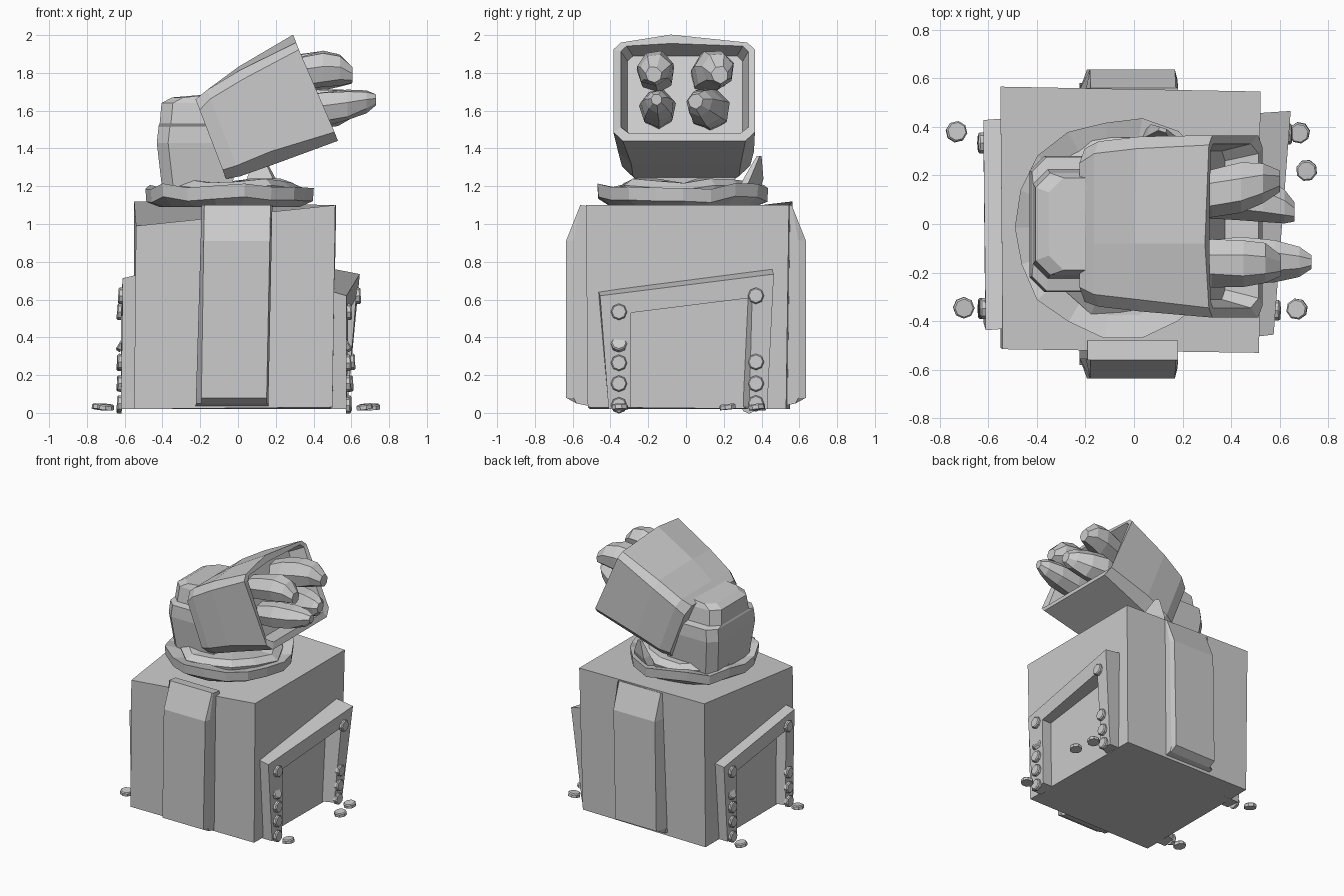
import bpy, bmesh, math, random
from mathutils import Vector, Matrix

random.seed(4)
grey = bpy.data.materials.new("plain_grey")
grey.diffuse_color = (0.6, 0.6, 0.6, 1)


def loft(name, rings, closed=False):
    """Skin a list of equal-length point rings; cap the ends, or close the loop."""
    bm = bmesh.new()
    vs = [[bm.verts.new(p) for p in r] for r in rings]
    n = len(vs[0])
    for k in range(len(vs) if closed else len(vs) - 1):
        a, b = vs[k], vs[(k + 1) % len(vs)]
        for i in range(n):
            j = (i + 1) % n
            bm.faces.new((a[i], a[j], b[j], b[i]))
    if not closed:
        bm.faces.new(vs[0])
        bm.faces.new(vs[-1])
    bmesh.ops.recalc_face_normals(bm, faces=bm.faces)
    me = bpy.data.meshes.new(name)
    bm.to_mesh(me)
    bm.free()
    me.materials.append(grey)
    ob = bpy.data.objects.new(name, me)
    bpy.context.collection.objects.link(ob)
    return ob


def tube(name, path, sides=7):
    """Tapered finger: path of (x, y, z, radius), rings square to x."""
    rings = []
    for x, y, z, r in path:
        ring = []
        for i in range(sides):
            a = math.tau * i / sides + 0.3
            q = r * random.uniform(0.92, 1.08)
            ring.append((x, y + q * math.cos(a), z + q * math.sin(a)))
        rings.append(ring)
    return loft(name, rings)


def rivet(name, loc, normal, r=0.043, t=0.028):
    rot = Vector(normal).to_track_quat('Z', 'Y').to_matrix()
    rings = []
    for h, s in ((-t / 2, 1), (t / 4, 1), (t / 2, 0.85)):
        rings.append([Vector(loc) + rot @ Vector((r * s * math.cos(math.tau * i / 8),
                      r * s * math.sin(math.tau * i / 8), h)) for i in range(8)])
    return loft(name, rings)


# Main block, slightly crooked, with a sunken front left top corner
loft("base_block", [
    [(-0.55, -0.51, 0.02), (0.50, -0.52, 0.03), (0.50, 0.53, 0.02), (-0.55, 0.55, 0.02)],
    [(-0.54, -0.515, 0.99), (0.515, -0.53, 1.10), (0.52, 0.545, 1.10), (-0.55, 0.565, 1.12)]])

# Front and back buttresses with sloping tops
for side, name in ((-1, "front_buttress"), (1, "back_buttress")):
    profile = [(0.48, 0.03), (0.58, 0.05), (0.635, 0.08), (0.635, 0.91), (0.56, 1.10), (0.48, 1.09)]
    rings = []
    for x, lean, inset in ((-0.225, 0.03, 0.08), (-0.195, 0.015, 0), (0.15, 0.02, 0), (0.16, 0.02, 0.04)):
        rings.append([(x + lean * z, side * (y - (inset if y > 0.59 else 0)), z)
                      for y, z in profile])
    loft(name, rings)

# Crooked door frames on both sides, with rivets
outline = [(-0.41, 0.02), (-0.465, 0.645), (0.455, 0.765), (0.43, 0.02),
           (0.30, 0.03), (0.325, 0.61), (-0.29, 0.53), (-0.29, 0.03)]
outer = [(-0.41, 0.02), (-0.455, 0.62), (0.465, 0.735), (0.43, 0.02),
         (0.335, 0.03), (0.35, 0.61), (-0.29, 0.53), (-0.29, 0.03)]
heights = {-0.355: (0.535, 0.365, 0.265, 0.155, 0.04), 0.37: (0.62, 0.27, 0.155, 0.05)}
for s, name, base, lean in ((1, "right", 0.575, 0.07), (-1, "left", 0.62, -0.01)):
    sy = s * (1 if s > 0 else 0.94)
    sz = 1 if s > 0 else 0.97

    def out(y, z):
        return base + lean * (z / 0.75) * (y + 0.45) / 0.9

    loft(name + "_door_frame", [
        [(s * 0.49, sy * y, sz * z) for y, z in outline],
        [(s * out(y, z), sy * y, sz * z) for y, z in outer]])
    for y, zs in heights.items():
        for k, z in enumerate(zs):
            tilted = k == 1 and y < 0
            rivet(name + "_rivet", (s * (out(y, z) + (-0.004 if tilted else 0.008)), sy * y, z),
                  (s, 0, 0.6 if tilted else 0.05))

# Rivets fallen on the floor
for x, y in ((0.68, 0.375), (0.71, 0.22), (0.67, -0.35), (-0.73, 0.38), (-0.70, -0.345)):
    rivet("fallen_rivet", (x, y, 0.032), (random.uniform(-.15, .15), random.uniform(-.15, .15), 1), 0.044)


# Ragged collar, two layers
def collar(name, cx, cy, section, sides, wobble):
    rings = []
    for i in range(sides):
        a = math.tau * i / sides
        dr, dz = random.uniform(-wobble, wobble), random.uniform(-wobble, wobble)
        rings.append([(cx + (r + dr) * math.cos(a), cy + (r + dr) * math.sin(a), z + dz * (z > 1.12))
                      for r, z in section])
    return loft(name, rings, closed=True)


collar("lower_collar", -0.045, -0.015, [(0.22, 1.09), (0.37, 1.09), (0.44, 1.13), (0.445, 1.20),
                                        (0.35, 1.18), (0.22, 1.18)], 18, 0.02)
collar("upper_collar", -0.04, -0.01, [(0.16, 1.16), (0.36, 1.16), (0.37, 1.20), (0.32, 1.235),
                                      (0.16, 1.235)], 13, 0.02)
# Torn flap standing up from the collar
loft("collar_flap", [
    [(0.02, 0.32, 1.15), (0.20, 0.26, 1.15), (0.22, 0.30, 1.15), (0.04, 0.38, 1.15)],
    [(0.05, 0.36, 1.25), (0.18, 0.31, 1.25), (0.20, 0.34, 1.24), (0.07, 0.41, 1.24)],
    [(0.10, 0.385, 1.36), (0.13, 0.375, 1.36), (0.135, 0.39, 1.36), (0.105, 0.40, 1.36)]])


# Neck: chamfered block with a narrower upper part
def neck_ring(x0, x1, w, z, dz=0.0, c=0.06):
    return [(x0, -w + c, z), (x0 + c, -w, z), (x1, -w, z + dz), (x1, w, z + dz),
            (x0 + c, w, z), (x0, w - c, z)]


loft("neck", [neck_ring(-0.40, -0.03, 0.25, 1.17), neck_ring(-0.43, -0.01, 0.28, 1.43),
              neck_ring(-0.42, 0.0, 0.275, 1.52), neck_ring(-0.415, 0.0, 0.225, 1.53),
              neck_ring(-0.405, 0.0, 0.21, 1.64), neck_ring(-0.35, 0.0, 0.19, 1.67, 0.03)])

# Tilted head: hollow chamfered box opening to the right
TILT = Matrix.Rotation(-math.radians(21), 3, 'Y')


def head_ring(u, y0, y1, w0, w1, cb, ct, peak=0.0, lip=0.0):
    pts = [(y0 + cb, w0), (y1 - cb, w0), (y1, w0 + cb), (y1, w1 - ct), (y1 - ct, w1),
           (-0.08, w1 + peak), (y0 + ct, w1), (y0, w1 - ct), (y0, w0 + cb)]
    return [TILT @ Vector((u + (lip if w < 1.21 else 0), y, w)) for y, w in pts]


loft("head_box", [
    head_ring(0.385, -0.32, 0.31, 1.18, 1.63, 0.05, 0.06),
    head_ring(0.46, -0.34, 0.34, 1.165, 1.655, 0.06, 0.05),
    head_ring(0.66, -0.36, 0.36, 1.16, 1.69, 0.07, 0.05, 0.02),
    head_ring(0.99, -0.385, 0.365, 1.155, 1.72, 0.05, 0.04, 0.045, 0.02),
    head_ring(0.99, -0.345, 0.33, 1.20, 1.70, 0.04, 0.03, 0.015, 0.02),
    head_ring(0.87, -0.31, 0.30, 1.22, 1.69, 0.04, 0.03)])

# Four stubby fingers sticking out of the opening
tube("upper_front_finger", [(0.20, -0.15, 1.77, 0.08), (0.32, -0.16, 1.80, 0.095), (0.45, -0.165, 1.82, 0.10),
                            (0.54, -0.165, 1.82, 0.085), (0.605, -0.17, 1.79, 0.045)])
tube("upper_back_finger", [(0.20, 0.11, 1.77, 0.09), (0.32, 0.13, 1.80, 0.105), (0.44, 0.15, 1.82, 0.11),
                           (0.53, 0.17, 1.82, 0.09), (0.60, 0.18, 1.79, 0.045)])
tube("lower_front_finger", [(0.26, -0.15, 1.58, 0.08), (0.44, -0.15, 1.61, 0.095), (0.58, -0.15, 1.63, 0.085),
                            (0.68, -0.155, 1.65, 0.06), (0.73, -0.155, 1.66, 0.03)])
tube("lower_back_finger", [(0.26, 0.12, 1.58, 0.09), (0.42, 0.12, 1.61, 0.11), (0.53, 0.10, 1.62, 0.10),
                           (0.62, 0.07, 1.64, 0.07), (0.66, 0.05, 1.65, 0.04)])
